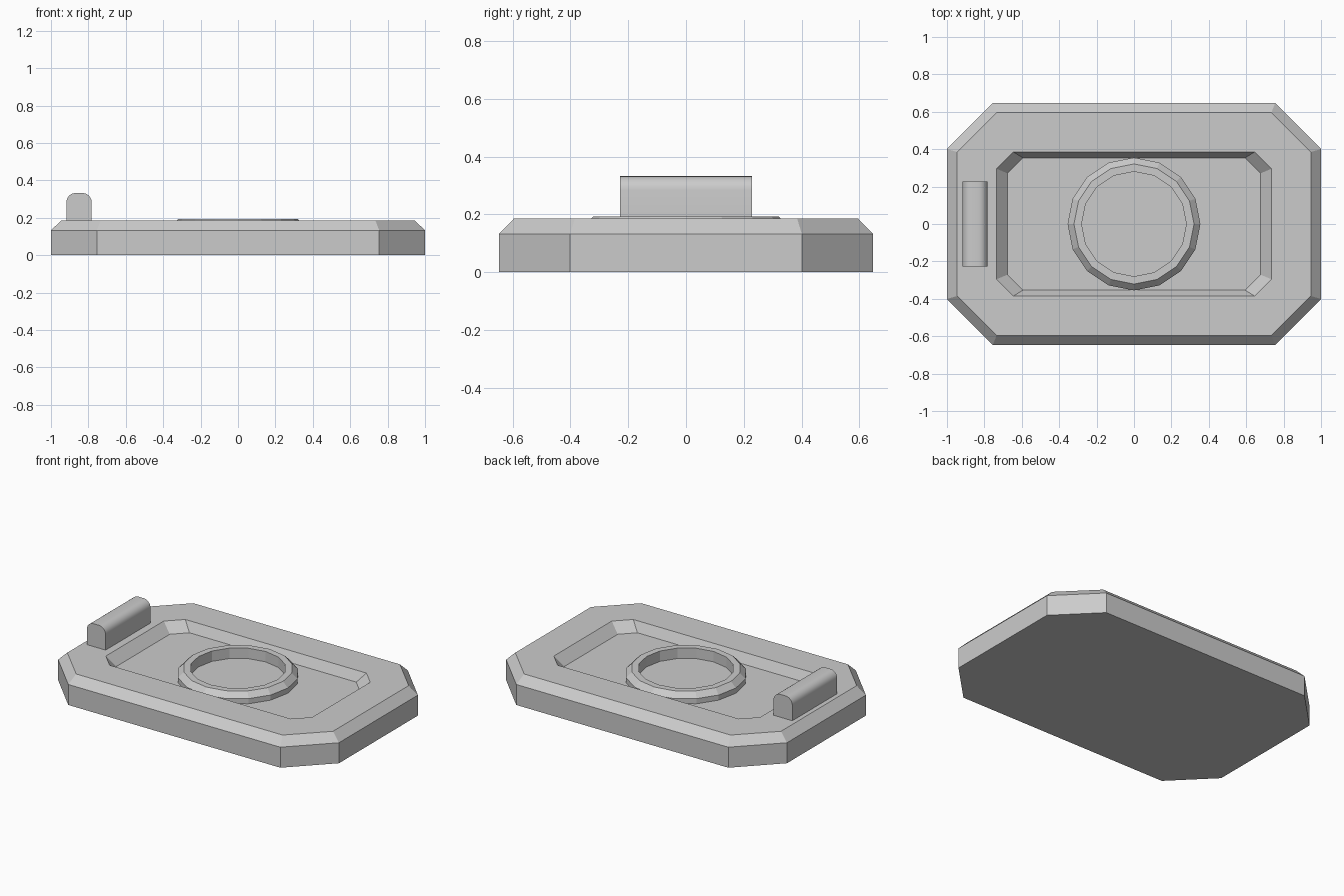
import bpy, bmesh, math

if "Cube" in bpy.data.objects:
    bpy.data.objects.remove(bpy.data.objects["Cube"])


def octagon(x, y, cx, cy, z):
    """Rectangle of half size x, y with corners cut back to cx, cy."""
    return [(x, -cy, z), (x, cy, z), (cx, y, z), (-cx, y, z),
            (-x, cy, z), (-x, -cy, z), (-cx, -y, z), (cx, -y, z)]


def circle(r, z, n=16):
    return [(r * math.cos(2 * math.pi * i / n),
             r * math.sin(2 * math.pi * i / n), z) for i in range(n)]


def loft(name, loops, caps=True, closed=False):
    """Skin a stack of equal-length loops; cap the ends or join them."""
    bm = bmesh.new()
    rings = [[bm.verts.new(p) for p in loop] for loop in loops]
    pairs = list(zip(rings, rings[1:]))
    if closed:
        pairs.append((rings[-1], rings[0]))
    n = len(rings[0])
    for a, b in pairs:
        for i in range(n):
            j = (i + 1) % n
            bm.faces.new((a[i], a[j], b[j], b[i]))
    if caps:
        bm.faces.new(rings[0][::-1])
        bm.faces.new(rings[-1])
    bmesh.ops.recalc_face_normals(bm, faces=bm.faces)
    mesh = bpy.data.meshes.new(name)
    bm.to_mesh(mesh)
    bm.free()
    obj = bpy.data.objects.new(name, mesh)
    bpy.context.collection.objects.link(obj)
    return obj


FLOOR = 0.125

# Chamfered plate with a sloped-wall recess
loft("base_plate", [
    octagon(1.0, 0.648, 0.755, 0.401, 0.0),
    octagon(1.0, 0.648, 0.755, 0.401, 0.132),
    octagon(0.946, 0.596, 0.735, 0.385, 0.185),
    octagon(0.735, 0.385, 0.645, 0.295, 0.185),
    octagon(0.676, 0.354, 0.594, 0.271, FLOOR),
])

# Raised ring standing on the recess floor
loft("ring", [
    circle(0.355, FLOOR - 0.01), circle(0.355, 0.158), circle(0.321, 0.192),
    circle(0.28, 0.192), circle(0.28, FLOOR - 0.01),
], caps=False, closed=True)

# Rounded bar: half-round-cornered profile extruded along y
X, HALF, TOP, R = -0.85, 0.067, 0.332, 0.048
profile = [(X + HALF, 0.18)]
for side, start in ((1, 0), (-1, 90)):
    for i in range(7):
        a = math.radians(start + 15 * i)
        profile.append((X + side * (HALF - R) + R * math.cos(a),
                        TOP - R + R * math.sin(a)))
profile.append((X - HALF, 0.18))
bar = loft("handle_bar", [[(x, y, z) for x, z in profile] for y in (-0.228, 0.228)])
bpy.context.view_layer.objects.active = bar
bar.select_set(True)
bpy.ops.object.shade_smooth_by_angle(angle=math.radians(30))
